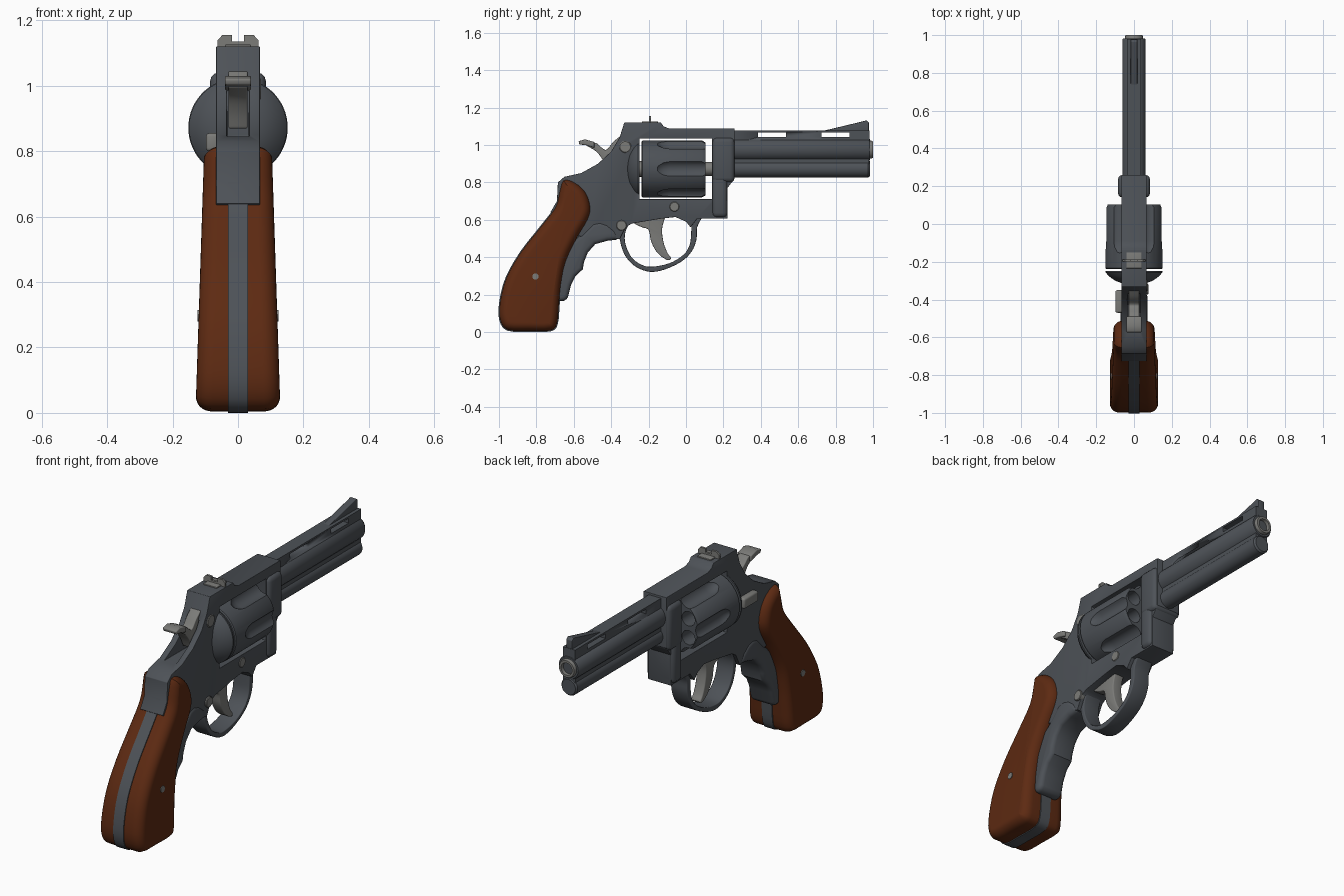
import bpy, bmesh, math
from mathutils import Vector

if "Cube" in bpy.data.objects:
    bpy.data.objects.remove(bpy.data.objects["Cube"])


def material(name, col):
    m = bpy.data.materials.new(name)
    m.diffuse_color = (*col, 1)
    m.use_nodes = True
    m.node_tree.nodes["Principled BSDF"].inputs["Base Color"].default_value = m.diffuse_color
    return m


STEEL = material("blued steel", (0.075, 0.084, 0.096))
BRIGHT = material("bright metal", (0.2, 0.2, 0.19))
WOOD = material("red brown wood", (0.11, 0.023, 0.006))


def finish(name, bm, mat, bevel=0, cutters=(), segs=3):
    bmesh.ops.remove_doubles(bm, verts=bm.verts, dist=1e-5)
    bmesh.ops.recalc_face_normals(bm, faces=bm.faces)
    me = bpy.data.meshes.new(name)
    bm.to_mesh(me)
    bm.free()
    me.materials.append(mat)
    ob = bpy.data.objects.new(name, me)
    bpy.context.collection.objects.link(ob)
    bpy.ops.object.select_all(action='DESELECT')
    ob.select_set(True)
    bpy.context.view_layer.objects.active = ob
    for c in cutters:
        b = ob.modifiers.new("cut", 'BOOLEAN')
        b.operation, b.solver, b.object = 'DIFFERENCE', 'EXACT', c
        bpy.ops.object.modifier_apply(modifier=b.name)
        bpy.data.objects.remove(c)
    if bevel:
        b = ob.modifiers.new("bevel", 'BEVEL')
        b.width, b.segments, b.limit_method = bevel, segs, 'ANGLE'
        b.angle_limit = math.radians(40)
        bpy.ops.object.modifier_apply(modifier=b.name)
    bpy.ops.object.shade_smooth_by_angle(angle=math.radians(35))
    return ob


def spline(pts, closed=False, n=4):
    """Catmull-Rom curve through 2D points."""
    out, k = [], len(pts)
    for i in range(k if closed else k - 1):
        idx = [i - 1, i, i + 1, i + 2]
        idx = [j % k if closed else min(max(j, 0), k - 1) for j in idx]
        a, b, c, d = (Vector(pts[j]) for j in idx)
        for s in range(n):
            t = s / n
            out.append(0.5 * (2 * b + (c - a) * t + (2 * a - 5 * b + 4 * c - d) * t * t
                              + (3 * b - a - 3 * c + d) * t ** 3))
    if not closed:
        out.append(Vector(pts[-1]))
    return out


def loft(bm, rings):
    """Skin closed rings of equal length and cap both ends."""
    vs = [[bm.verts.new(p) for p in r] for r in rings]
    for a, b in zip(vs, vs[1:]):
        for i in range(len(a)):
            j = (i + 1) % len(a)
            bm.faces.new((a[i], a[j], b[j], b[i]))
    bm.faces.new(vs[0])
    bm.faces.new(vs[-1])


def prism(name, pts, half, mat, bevel=0, cutters=(), x=0):
    """Side profile (y, z) extruded across x."""
    bm = bmesh.new()
    loft(bm, [[(x + s * half, p[0], p[1]) for p in pts] for s in (-1, 1)])
    return finish(name, bm, mat, bevel, cutters)


def box(name, half, y0, y1, z0, z1, mat, bevel=0, x=0):
    return prism(name, [(y0, z0), (y1, z0), (y1, z1), (y0, z1)], half, mat, bevel, x=x)


def lathe(name, prof, z, mat, x=0, n=40, cutters=(), axis='Y'):
    """Revolve (radius, position) around an axis parallel to y, or x if asked."""
    bm = bmesh.new()
    rings = []
    for r, p in prof:
        ring = []
        for i in range(n):
            a = 2 * math.pi * i / n
            u, v = r * math.cos(a), r * math.sin(a)
            ring.append((x + u, p, z + v) if axis == 'Y' else (p, x + u, z + v))
        rings.append(ring)
    loft(bm, rings)
    return finish(name, bm, mat, 0, cutters)


# Frame: side profile with cylinder window and hammer slot
frame = [(-.725, .64), (-.69, .70), (-.685, .80), (-.65, .83), (-.56, .85), (-.47, .90),
         (-.40, .965), (-.355, 1.04), (-.33, 1.12), (-.135, 1.12), (-.12, 1.10), (-.09, 1.088),
         (.26, 1.088), (.26, .82), (.222, .77), (.222, .607), (.06, .607), (.024, .56),
         (0, .59), (-.056, .615), (-.14, .605), (-.29, .58), (-.323, .56), (-.355, .495),
         (-.42, .51), (-.52, .50), (-.60, .52), (-.65, .60)]
window = box("window_cutter", .3, -.248, .138, .71, 1.035, STEEL)
slot = box("slot_cutter", .034, -.8, -.37, .845, 1.06, STEEL)
prism("frame", frame, .067, STEEL, .007, (window, slot))
box("frame_collar", .085, .14, .26, .80, 1.04, STEEL, .025)
box("crane_block", .082, .14, .222, .612, .85, STEEL, .025)

# Recoil shield behind the cylinder
lathe("recoil_shield", [(.15, -.248), (.15, -.256), (.135, -.275), (.10, -.30), (.06, -.315)],
      .872, STEEL)

# Cylinder with flutes and chambers
CZ = .872
cuts = []
for i in range(6):
    a = math.radians(60 * i)
    cuts.append(lathe("flute_cutter", [(.008, -.165), (.03, -.15), (.045, -.12), (.05, -.09), (.05, .2)],
                      CZ + .178 * math.sin(a), STEEL, .178 * math.cos(a), 20))
    a += math.radians(30)
    cuts.append(lathe("chamber_cutter", [(.038, -.20), (.038, .2)],
                      CZ + .10 * math.sin(a), STEEL, .10 * math.cos(a), 20))
lathe("cylinder", [(.147, -.237), (.152, -.232), (.152, .085), (.142, .103)], CZ, STEEL,
      n=60, cutters=cuts)
lathe("cylinder_ratchet", [(.042, -.25), (.042, -.23)], CZ, BRIGHT, n=20)
lathe("cylinder_arbor", [(.037, .09), (.037, .145)], CZ, BRIGHT, n=20)

# Barrel, muzzle, ejector shroud
lathe("barrel", [(.062, .24), (.062, .975), (.057, .983), (.045, .983)], .975, STEEL)
lathe("muzzle", [(.046, .96), (.048, .99), (.044, 1.0), (.032, 1.0), (.029, .97), (.029, .85)],
      .975, BRIGHT)
lathe("ejector_shroud", [(.047, .24), (.047, .974), (.04, .983)], .873, STEEL)
box("barrel_web", .036, .24, .978, .89, .95, STEEL)

# Vented rib
vents = [box("vent_cutter", .2, y, y + .15, 1.042, 1.067, STEEL) for y in (.385, .725)]
box("top_rib", .036, .24, .98, 1.0, 1.077, STEEL)
rib = bpy.context.object
for v in vents:
    m = rib.modifiers.new("vent", 'BOOLEAN')
    m.object, m.solver = v, 'EXACT'
    bpy.ops.object.modifier_apply(modifier=m.name)
    bpy.data.objects.remove(v)

# Sights
prism("front_sight", [(.71, 1.07), (.94, 1.125), (.965, 1.132), (.978, 1.12), (.978, 1.07)],
      .018, STEEL, .003)
box("rear_sight_base", .04, -.235, -.15, 1.115, 1.126, BRIGHT, .003)
bm = bmesh.new()
notch = [(-.062, 1.115), (.062, 1.115), (.062, 1.14), (.048, 1.155), (.018, 1.155),
         (.018, 1.135), (-.018, 1.135), (-.018, 1.155), (-.048, 1.155), (-.062, 1.14)]
loft(bm, [[(p[0], y, p[1]) for p in notch] for y in (-.199, -.187)])
finish("rear_sight", bm, BRIGHT)

# Hammer with a wider spur
hammer = spline([(-.53, 1.02), (-.48, 1.01), (-.45, .985), (-.425, .975), (-.39, 1.015),
                 (-.355, 1.045)]) + [Vector((-.30, 1.04)), Vector((-.30, .87))] + \
    spline([(-.42, .87), (-.445, .92), (-.48, .965), (-.53, .995)])
prism("hammer", hammer, .029, BRIGHT, .004)
prism("hammer_spur", [(-.575, 1.02), (-.54, 1.03), (-.49, 1.016), (-.49, .985), (-.53, .998),
                      (-.57, 1.003)], .04, BRIGHT, .005)

# Trigger guard and trigger
guard = spline([(-.37, .56), (-.355, .50), (-.343, .45), (-.32, .40), (-.27, .35), (-.195, .322),
                (-.115, .334), (-.024, .377), (.03, .43), (.056, .495), (.06, .56), (.085, .61)]) + \
    spline([(.03, .61), (.028, .54), (.02, .468), (-.013, .414), (-.088, .368), (-.184, .349),
            (-.238, .36), (-.29, .398), (-.323, .468), (-.325, .53), (-.30, .585)])
prism("trigger_guard", guard, .048, STEEL, .008)
trigger = spline([(-.11, .62), (-.128, .55), (-.12, .48), (-.10, .425), (-.08, .395), (-.10, .385),
                  (-.15, .42), (-.185, .48), (-.20, .545), (-.235, .56), (-.28, .585), (-.26, .62)])
prism("trigger", trigger, .028, BRIGHT, .006)

# Front strap with finger grooves
strap = [(-.55, .53), (-.50, .582), (-.46, .59), (-.42, .577), (-.38, .545), (-.355, .495),
         (-.42, .488), (-.485, .47), (-.525, .425), (-.545, .375), (-.552, .335), (-.59, .30),
         (-.615, .25), (-.63, .19), (-.642, .165), (-.69, .165), (-.69, .25), (-.67, .37), (-.61, .48)]
prism("front_strap", strap, .072, STEEL, .022)

# Grip: metal core strip and two rounded wood panels
outline = spline([(-.655, .812), (-.596, .80), (-.537, .746), (-.512, .666), (-.527, .60),
                  (-.58, .51), (-.644, .377), (-.67, .254), (-.68, .147), (-.69, .045),
                  (-.725, .008), (-.84, .006), (-.955, .012), (-.994, .067), (-.994, .158),
                  (-.96, .29), (-.88, .43), (-.778, .56), (-.698, .666), (-.676, .75)], True, 3)


def offset(pts, d):
    """Move a clockwise outline inward by d."""
    res = []
    for i, p in enumerate(pts):
        t = (pts[(i + 1) % len(pts)] - pts[i - 1]).normalized()
        res.append(p + Vector((t.y, -t.x)) * d)
    return res


prism("grip_core", offset(outline, -.005), .03, STEEL)
for side, label in ((1, "right"), (-1, "left")):
    bm = bmesh.new()
    rings = [[(side * .03, p.x, p.y) for p in outline]]
    for k in range(8):
        a = math.radians(90 * k / 7)
        ins = offset(outline, .045 * (1 - math.cos(a)))
        rings.append([(side * ((.13 - .033 * p.y) - .05 * (1 - math.sin(a))), p.x, p.y) for p in ins])
    loft(bm, rings)
    finish("grip_panel_" + label, bm, WOOD)
    lathe("grip_screw_" + label, [(.017, side * .10), (.017, side * .124)], .297, BRIGHT, -.805, 16, axis='X')

# Frame screws, pin and cylinder latch
for nm, y, z, r, x1 in (("rear_screw", -.345, .57, .028, .076), ("side_screw", -.062, .67, .026, .071),
                        ("hammer_pin", -.325, .99, .032, .071)):
    lathe(nm, [(r, .05), (r, x1 - .003), (r * .88, x1)], z, BRIGHT, y, 20, axis='X')
box("cylinder_latch", .02, -.47, -.35, .80, .855, BRIGHT, .01, x=-.078)
